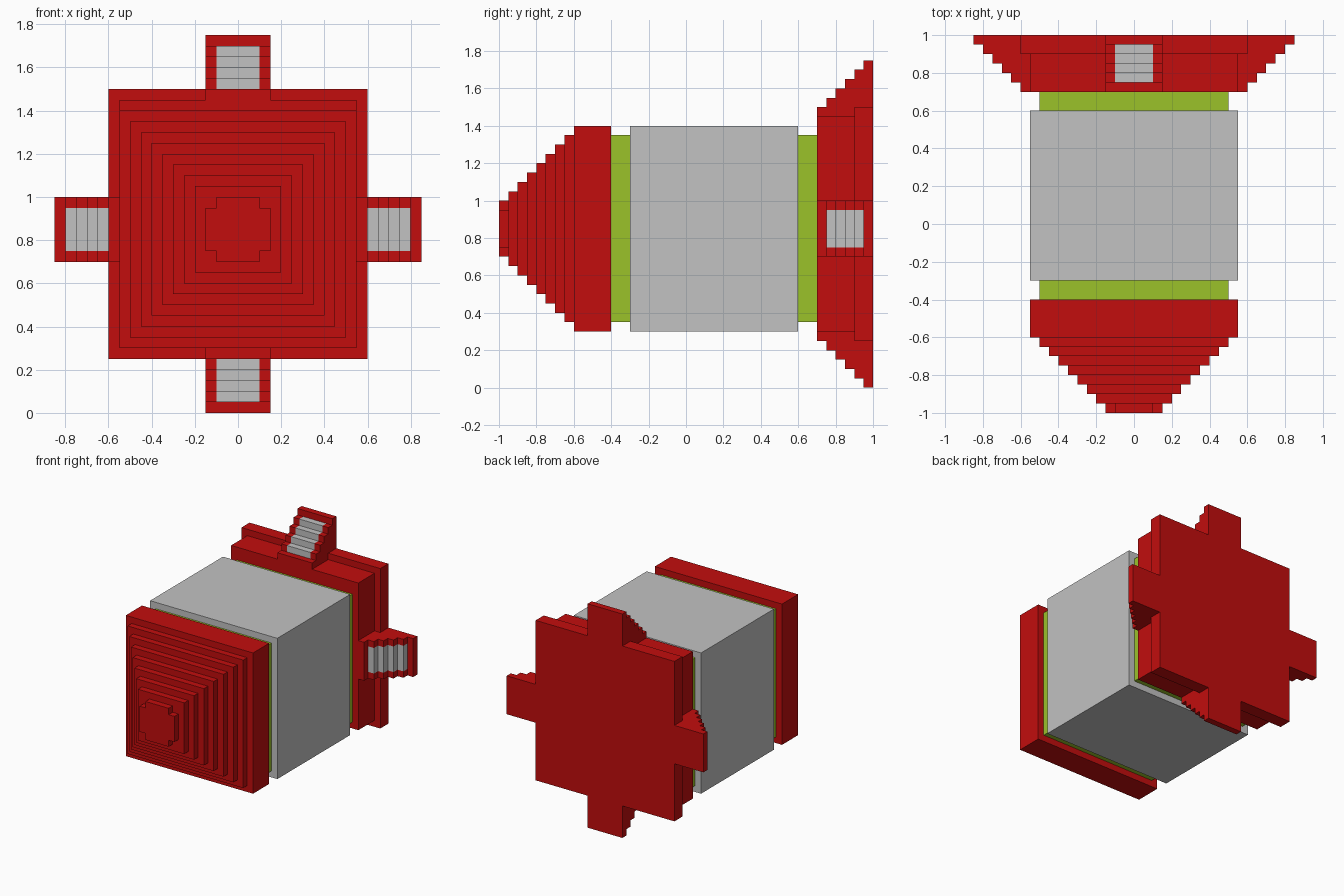
import bpy
import bmesh
from mathutils import Vector

cube = bpy.data.objects.get("Cube")
if cube:
    bpy.data.objects.remove(cube, do_unlink=True)


def make_material(name, rgb):
    mat = bpy.data.materials.new(name)
    mat.use_nodes = True
    mat.diffuse_color = (*rgb, 1)
    mat.node_tree.nodes["Principled BSDF"].inputs["Base Color"].default_value = (*rgb, 1)
    return mat


RED = make_material("red", (0.54, 0.004, 0.004))
GREY = make_material("light grey", (0.54, 0.54, 0.54))
GREEN = make_material("lime green", (0.33, 0.54, 0.023))

MID = 0.85    # height of the long axis
STEP = 0.05   # size of one stair step


def finish(name, bm, *mats):
    bmesh.ops.recalc_face_normals(bm, faces=bm.faces)
    mesh = bpy.data.meshes.new(name)
    bm.to_mesh(mesh)
    bm.free()
    for mat in mats:
        mesh.materials.append(mat)
    obj = bpy.data.objects.new(name, mesh)
    bpy.context.collection.objects.link(obj)
    return obj


def loft(name, rings, mat):
    """Join outlines, each a list of (x, z) at a depth y, and cap both ends."""
    bm = bmesh.new()
    loops = [[bm.verts.new((x, y, z)) for x, z in pts] for pts, y in rings]
    for a, b in zip(loops, loops[1:]):
        for i in range(len(a)):
            j = (i + 1) % len(a)
            bm.faces.new((a[i], a[j], b[j], b[i]))
    bm.faces.new(loops[0])
    bm.faces.new(loops[-1])
    return finish(name, bm, mat)


def rect(hx, z0, z1):
    return [(-hx, z0), (hx, z0), (hx, z1), (-hx, z1)]


def block(name, hx, z0, z1, y0, y1, mat):
    return loft(name, [(rect(hx, z0, z1), y0), (rect(hx, z0, z1), y1)], mat)


# Main body and the narrower collars at both ends
block("body", 0.55, 0.30, 1.40, -0.30, 0.60, GREY)
block("front_collar", 0.50, 0.35, 1.35, -0.40, -0.30, GREEN)
block("rear_collar", 0.50, 0.35, 1.35, 0.60, 0.70, GREEN)

# Stepped pyramid nose
rings = [(rect(0.55, MID - 0.55, MID + 0.55), -0.40)]
for i in range(8):
    h = 0.55 - STEP * i
    y = -0.60 - STEP * i
    if i:
        rings.append((rect(h, MID - h, MID + h), y + STEP))
    rings.append((rect(h, MID - h, MID + h), y))
loft("nose", rings, RED)

# Tip of the nose with notched corners
a, b = 0.10, 0.15
tip = []
for sx, sz in ((1, 1), (-1, 1), (-1, -1), (1, -1)):
    corner = [(b * sx, MID + a * sz), (a * sx, MID + a * sz), (a * sx, MID + b * sz)]
    tip += corner if sx * sz > 0 else corner[::-1]
loft("nose_tip", [(tip, -0.95), (tip, -1.0)], RED)

# Two layers of the tail
block("tail_inner_plate", 0.55, 0.30, 1.45, 0.70, 0.90, RED)
block("tail_outer_plate", 0.60, 0.25, 1.50, 0.90, 1.00, RED)

# Stair profile of a fin: (distance outward, y)
profile = [(0.55, 0.90), (0.55, 0.70)]
for i in range(6):
    d, y = 0.60 + STEP * i, 0.70 + STEP * i
    profile += [(d, y), (d, y + STEP)]
profile += [(0.60, 1.00), (0.60, 0.90)]


def fin(name, out, centre_z):
    out = Vector(out)
    side = out.cross(Vector((0, 1, 0)))
    bm = bmesh.new()
    loops = [[bm.verts.new(Vector((0, y, centre_z)) + out * d + side * w)
              for d, y in profile] for w in (-0.15, -0.10, 0.10, 0.15)]
    n = len(profile)
    for s in range(3):
        for k in range(n):
            j = (k + 1) % n
            face = bm.faces.new((loops[s][k], loops[s][j], loops[s + 1][j], loops[s + 1][k]))
            # grey panel on the middle of the four central steps
            face.material_index = int(s == 1 and 3 <= k <= 10)
    bm.faces.new(loops[0])
    bm.faces.new(loops[-1])
    finish(name, bm, RED, GREY)


fin("left_fin", (1, 0, 0), MID)
fin("right_fin", (-1, 0, 0), MID)
fin("top_fin", (0, 0, 1), 0.90)
fin("bottom_fin", (0, 0, -1), MID)
